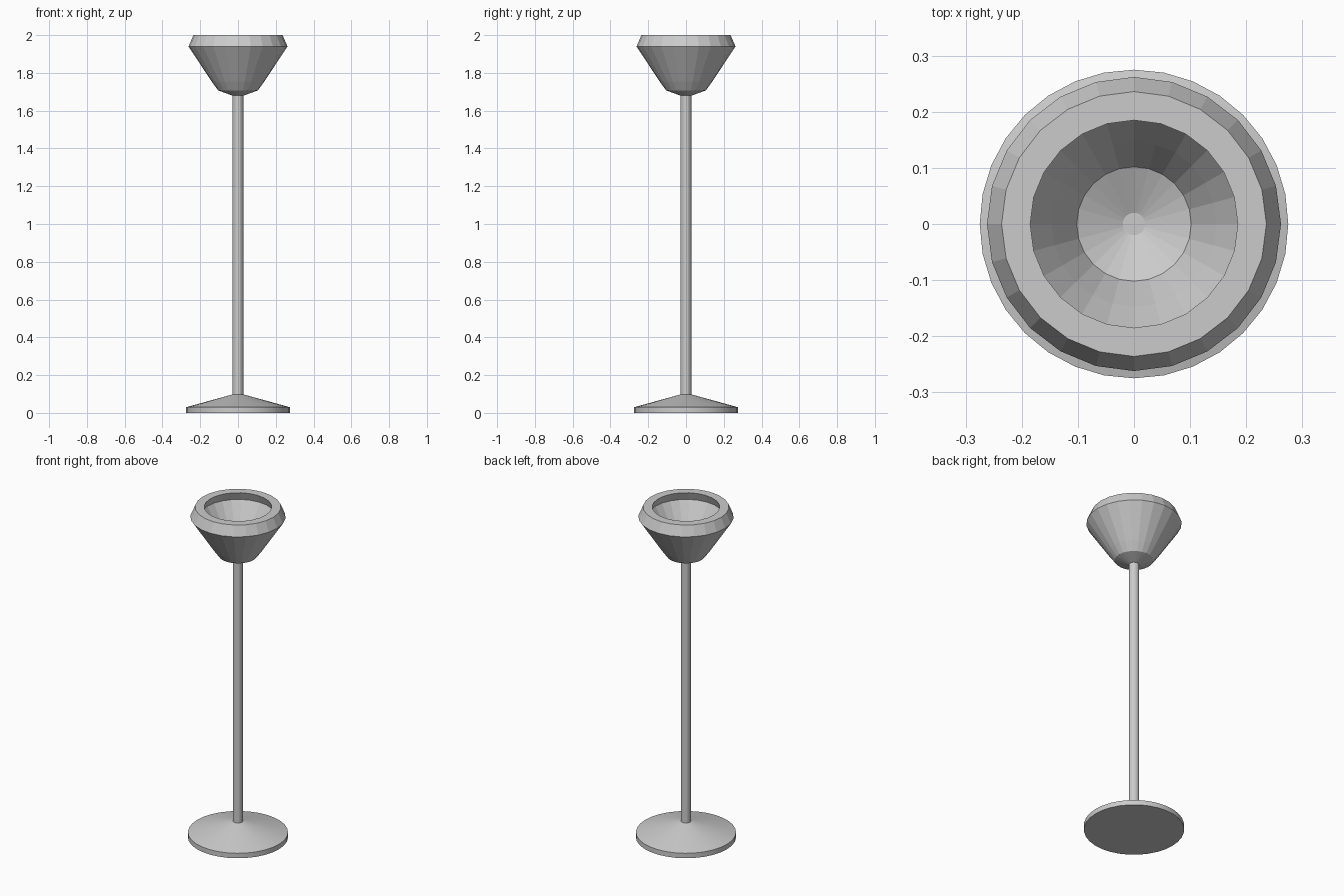
import bpy, bmesh, math

if "Cube" in bpy.data.objects:
    bpy.data.objects.remove(bpy.data.objects["Cube"])


def lathe(name, profile, sides, smooth=False):
    """Revolve an (radius, height) profile around the z axis."""
    bm = bmesh.new()
    verts = [bm.verts.new((r, 0, z)) for r, z in profile]
    edges = [bm.edges.new(pair) for pair in zip(verts, verts[1:])]
    bmesh.ops.spin(bm, geom=verts + edges, cent=(0, 0, 0), axis=(0, 0, 1),
                   angle=2 * math.pi, steps=sides, use_duplicate=False)
    bmesh.ops.remove_doubles(bm, verts=bm.verts, dist=1e-4)
    bmesh.ops.recalc_face_normals(bm, faces=bm.faces)
    mesh = bpy.data.meshes.new(name)
    bm.to_mesh(mesh)
    bm.free()
    obj = bpy.data.objects.new(name, mesh)
    bpy.context.collection.objects.link(obj)
    if smooth:
        bpy.ops.object.select_all(action='DESELECT')
        obj.select_set(True)
        bpy.context.view_layer.objects.active = obj
        bpy.ops.object.shade_smooth_by_angle(angle=math.radians(12))
    return obj


# Disc foot with a shallow conical top
lathe("base", [(0, 0), (0.275, 0), (0.275, 0.03), (0.028, 0.098), (0, 0.098)], 32, True)

# Slim upright
lathe("pole", [(0, 0.09), (0.028, 0.09), (0.028, 1.69), (0, 1.69)], 16, True)

# Thick-walled bowl shade, outside first, then over the rim and down inside
lathe("bowl_shade", [
    (0, 1.68), (0.03, 1.68), (0.105, 1.707), (0.14, 1.755), (0.262, 1.94),
    (0.236, 2.0), (0.185, 2.0),
    (0.205, 1.95), (0.147, 1.855), (0.102, 1.775), (0.02, 1.737), (0, 1.737),
], 24)
